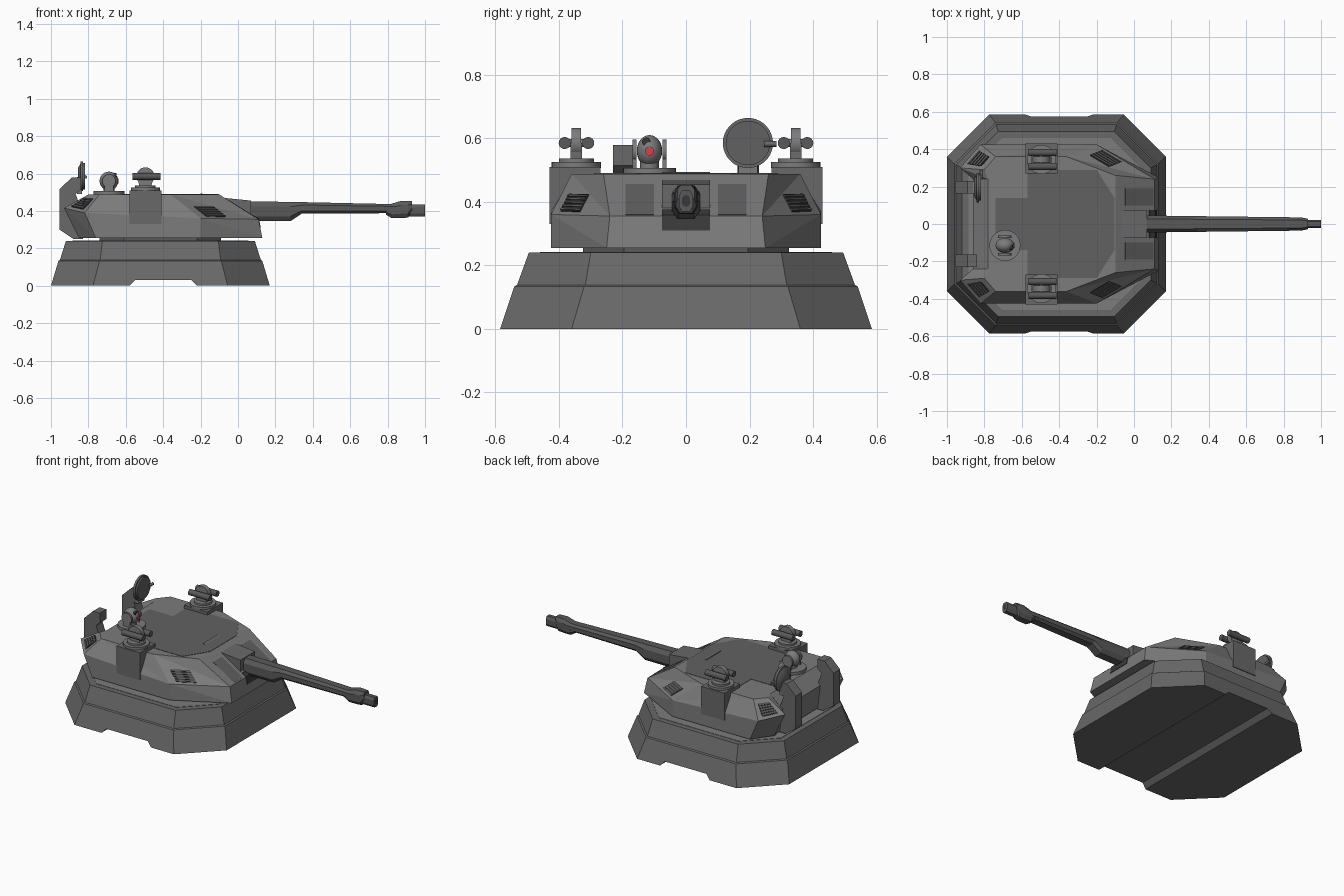
import bpy, bmesh
from math import pi, cos, sin
from mathutils import Vector

if "Cube" in bpy.data.objects:
    bpy.data.objects.remove(bpy.data.objects["Cube"])

CX = -0.415  # centre of the base along x


def material(name, rgb):
    m = bpy.data.materials.new(name)
    m.diffuse_color = (*rgb, 1)
    m.use_nodes = True
    m.node_tree.nodes["Principled BSDF"].inputs["Base Color"].default_value = m.diffuse_color
    return m


GREY = material("body_grey", (0.2, 0.2, 0.2))
BASE = material("base_grey", (0.14, 0.14, 0.14))
PLATE = material("plate_grey", (0.12, 0.12, 0.12))
GUN = material("gun_grey", (0.1, 0.1, 0.1))
DARK = material("dark_grey", (0.04, 0.04, 0.04))
RED = material("red_lens", (0.7, 0.05, 0.08))


def loft(name, rings, mat=GREY, split=False):
    """Solid through equal-length point rings, capped; split cuts quads symmetrically."""
    bm = bmesh.new()
    vs = [[bm.verts.new(p) for p in r] for r in rings]
    n = len(vs[0])
    for a, b in zip(vs, vs[1:]):
        for i in range(n):
            j = (i + 1) % n
            q = (a[i], a[j], b[j], b[i])
            if split and i not in (n // 2 - 1, n - 1):
                k = 0 if i < n // 2 else 1
                q = q[k:] + q[:k]
                bm.faces.new((q[0], q[1], q[2]))
                bm.faces.new((q[0], q[2], q[3]))
            else:
                bm.faces.new(q)
    bm.faces.new(vs[0][::-1])
    bm.faces.new(vs[-1])
    bmesh.ops.recalc_face_normals(bm, faces=bm.faces)
    me = bpy.data.meshes.new(name)
    bm.to_mesh(me)
    bm.free()
    ob = bpy.data.objects.new(name, me)
    bpy.context.collection.objects.link(ob)
    me.materials.append(mat)
    return ob


def prism(name, profile, y0, y1, mat=GREY):
    """xz profile extruded along y."""
    return loft(name, [[(x, y, z) for x, z in profile] for y in (y0, y1)], mat)


def slab(name, outline, z0, z1, mat=GREY):
    """xy outline extruded along z."""
    return loft(name, [[(x, y, z) for x, y in outline] for z in (z0, z1)], mat)


def box(name, x0, x1, y0, y1, z0, z1, mat=GREY):
    return slab(name, [(x0, y0), (x1, y0), (x1, y1), (x0, y1)], z0, z1, mat)


def cyl(name, c, r, depth, axis="Z", n=24, mat=GREY, r2=None):
    rings = []
    for h, rad in ((-depth / 2, r), (depth / 2, r if r2 is None else r2)):
        ring = []
        for i in range(n):
            a, b = rad * cos(2 * pi * i / n), rad * sin(2 * pi * i / n)
            off = {"X": (h, a, b), "Y": (b, h, a), "Z": (a, b, h)}[axis]
            ring.append(Vector(c) + Vector(off))
        rings.append(ring)
    ob = loft(name, rings, mat)
    smooth(ob)
    return ob


def smooth(ob):
    bpy.ops.object.select_all(action="DESELECT")
    bpy.context.view_layer.objects.active = ob
    ob.select_set(True)
    bpy.ops.object.shade_smooth_by_angle(angle=0.6)


def octagon(hx, hy, c, z):
    q = [(hx, hy - c), (hx - c, hy), (c - hx, hy), (-hx, hy - c)]
    q += [(-x, -y) for x, y in q]
    return [(CX + x, y, z) for x, y in q]


def panel(name, quad, u0, u1, v0, v1, h=0.003, mat=DARK):
    """Thin plate lying on part of a four-cornered facet."""
    a, b, c, d = map(Vector, quad)
    nrm = (c - a).cross(d - b).normalized()
    if nrm.z < 0:
        nrm = -nrm

    def at(u, v):
        return a.lerp(b, u).lerp(d.lerp(c, u), v)
    pts = [at(u0, v0), at(u1, v0), at(u1, v1), at(u0, v1)]
    return loft(name, [[p - nrm * 0.004 for p in pts], [p + nrm * h for p in pts]], mat)


# Stepped octagonal base with a channel underneath
base = loft("base", [octagon(.585, .585, .225, 0), octagon(.545, .541, .22, .133),
                     octagon(.537, .532, .215, .138), octagon(.505, .495, .195, .24)], BASE)
cutter = prism("channel_cutter", [(-.60, -.02), (-.55, .03), (-.25, .03), (-.20, -.02)], -1, 1, BASE)
mod = base.modifiers.new("channel", "BOOLEAN")
mod.object, mod.solver = cutter, "EXACT"
bpy.context.view_layer.objects.active = base
bpy.ops.object.modifier_apply(modifier="channel")
bpy.data.objects.remove(cutter)
slab("base_top", [p[:2] for p in octagon(.47, .46, .18, 0)], .235, .242)
loft("turret_neck", [octagon(.325, .325, .13, .23), octagon(.325, .325, .13, .27)], GUN)

# Faceted turret body: bottom, belt and top rings, half each, then mirrored
bottom = [(.13, .25, .255), (-.2, .425, .255), (-.76, .425, .255), (-.85, .30, .255), (-.84, .24, .255)]
belt = [(.11, .24, .355), (-.2, .425, .36), (-.82, .425, .39), (-.93, .30, .415), (-.86, .24, .41)]
top = [(-.10, .26, .488), (-.36, .36, .488), (-.74, .36, .488), (-.80, .29, .488), (-.78, .24, .488)]
loft("turret_body", [h + [(x, -y, z) for x, y, z in h[::-1]] for h in (bottom, belt, top)], split=True)

# Dark plate on the roof
half = [(-.105, .14), (-.2, .29), (-.57, .29), (-.57, .14), (-.74, .14)]
slab("roof_plate", half + [(x, -y) for x, y in half[::-1]], .48, .490, PLATE)

for s, side in ((1, "left"), (-1, "right")):
    def flip(pts):
        return [(x, s * y, z) for x, y, z in pts]

    def ys(a, b):
        return sorted((s * a, s * b))

    # Front glacis panel
    panel(f"front_panel_{side}", flip([(.11, .10, .355), (.11, .19, .355), (-.10, .19, .488), (-.10, .10, .488)]),
          0, 1, .03, .75, .002, PLATE)
    # Slatted vents on front cheek and rear corner
    A, B, C = map(Vector, (belt[0], belt[1], top[1]))
    cheek = flip([A, B, C, A + C - B])
    rear = flip([belt[2], belt[3], top[3], top[2]])
    for nm, quad, u0, u1, v0, v1 in (("front", cheek, .53, .86, .08, .5),
                                     ("rear", rear, .2, .8, .15, .75)):
        panel(f"{nm}_vent_{side}", quad, u0, u1, v0, v1, .003)
        for i in range(5):
            v = v0 + (v1 - v0) * (i + .2) / 5
            panel(f"{nm}_vent_slat_{side}_{i}", quad, u0, u1, v, v + (v1 - v0) * .1, .006, GUN)

    # Side gun mount: box, swivel discs, cradle and twin barrels
    gx, gy, gz = -.495, s * .345, .585
    box(f"gun_mount_{side}", -.58, -.41, *ys(.27, .43), .33, .51, BASE)
    cyl(f"swivel_disc_{side}", (gx, gy, .516), .078, .018, n=32)
    cyl(f"swivel_collar_{side}", (gx, gy, .529), .055, .016, n=32)
    prism(f"cradle_stem_{side}", [(gx - .03, .525), (gx + .03, .525), (gx + .045, .585), (gx - .045, .585)],
          *ys(.327, .363))
    cyl(f"cradle_disc_{side}", (gx, gy, gz), .048, .03, "Y")
    cyl(f"cradle_pin_{side}", (gx, gy, gz), .012, .08, "Y", 12)
    for k in (-1, 1):
        cyl(f"small_barrel_{side}_{k}", (gx + .005, gy + k * .037, gz), .019, .15, "X", 16, GUN)

    # Rear fin
    fin = [(-.88, .25), (-.955, .30), (-.955, .515), (-.89, .578), (-.84, .578), (-.84, .515), (-.868, .49),
           (-.85, .44), (-.83, .40), (-.83, .25)]
    prism(f"rear_fin_{side}", fin, *ys(.162, .23), BASE)

# Main gun housing and the dark slot under it
prism("gun_housing", [(-.2, .38), (-.2, .494), (-.08, .470), (.07, .455), (.07, .335), (0, .32)], -.076, .076, BASE)
prism("gun_slot", [(.05, .31), (.05, .37), (.085, .375), (.112, .358), (.122, .31)], -.076, .076, DARK)


def tube(name, sections, mat=GUN):
    """Chamfered eight-sided bar along x from (x, half width, bottom, top)."""
    rings = []
    for x, w, b, t in sections:
        h = (t - b) * .25
        rings.append([(x, -.6 * w, b), (x, .6 * w, b), (x, w, b + h), (x, w, t - h),
                      (x, .6 * w, t), (x, -.6 * w, t), (x, -w, t - h), (x, -w, b + h)])
    return loft(name, rings, mat)


# Main barrel with muzzle block and tip
tube("main_barrel", [(0, .046, .345, .452), (.28, .043, .345, .448), (.34, .042, .385, .447), (.84, .036, .388, .436)])
tube("muzzle_block", [(.79, .034, .38, .436), (.82, .036, .362, .438), (.87, .036, .362, .453),
                      (.91, .033, .364, .453), (.93, .027, .40, .453)])
tube("muzzle_tip", [(.88, .022, .37, .435), (1.0, .022, .37, .435)])
tube("muzzle_bore", [(.99, .012, .385, .42), (1.0005, .012, .385, .42)], DARK)

# Sensor ball on the roof
sx, sy, sz = -.69, -.115, .56
cyl("sensor_base", (sx, sy, .496), .083, .022, n=32)
bpy.ops.mesh.primitive_uv_sphere_add(segments=24, ring_count=14, radius=.05, location=(sx, sy, sz))
ball = bpy.context.object
ball.name = "sensor_ball"
ball.scale = (1, .8, 1)
ball.data.materials.append(GREY)
smooth(ball)
cyl("sensor_stem", (sx, sy, .515), .03, .03)
for k in (-1, 1):
    cyl(f"sensor_cheek_{k}", (sx, sy + k * .047, sz), .036, .012, "Y")
    box(f"sensor_arm_{k}", sx - .025, sx + .025, sy + k * .047 - .006, sy + k * .047 + .006, .5, sz)
cyl("sensor_red_lens", (sx + .044, sy, sz), .014, .016, "X", 16, RED)
cyl("sensor_dark_lens", (sx + .033, sy - .01, sz + .029), .013, .016, "X", 16, DARK)

# Dish on the left rear fin
cyl("dish_rim", (-.836, .195, .585), .079, .014, "X", 36, BASE)
cyl("dish_face", (-.825, .195, .585), .07, .014, "X", 36, PLATE)
cyl("dish_back", (-.848, .195, .585), .045, .016, "X", 24, BASE, r2=.07)
cyl("dish_probe", (-.816, .265, .582), .009, .04, "Y", 12, BASE)
box("dish_bracket", -.86, -.835, .165, .225, .49, .58)
